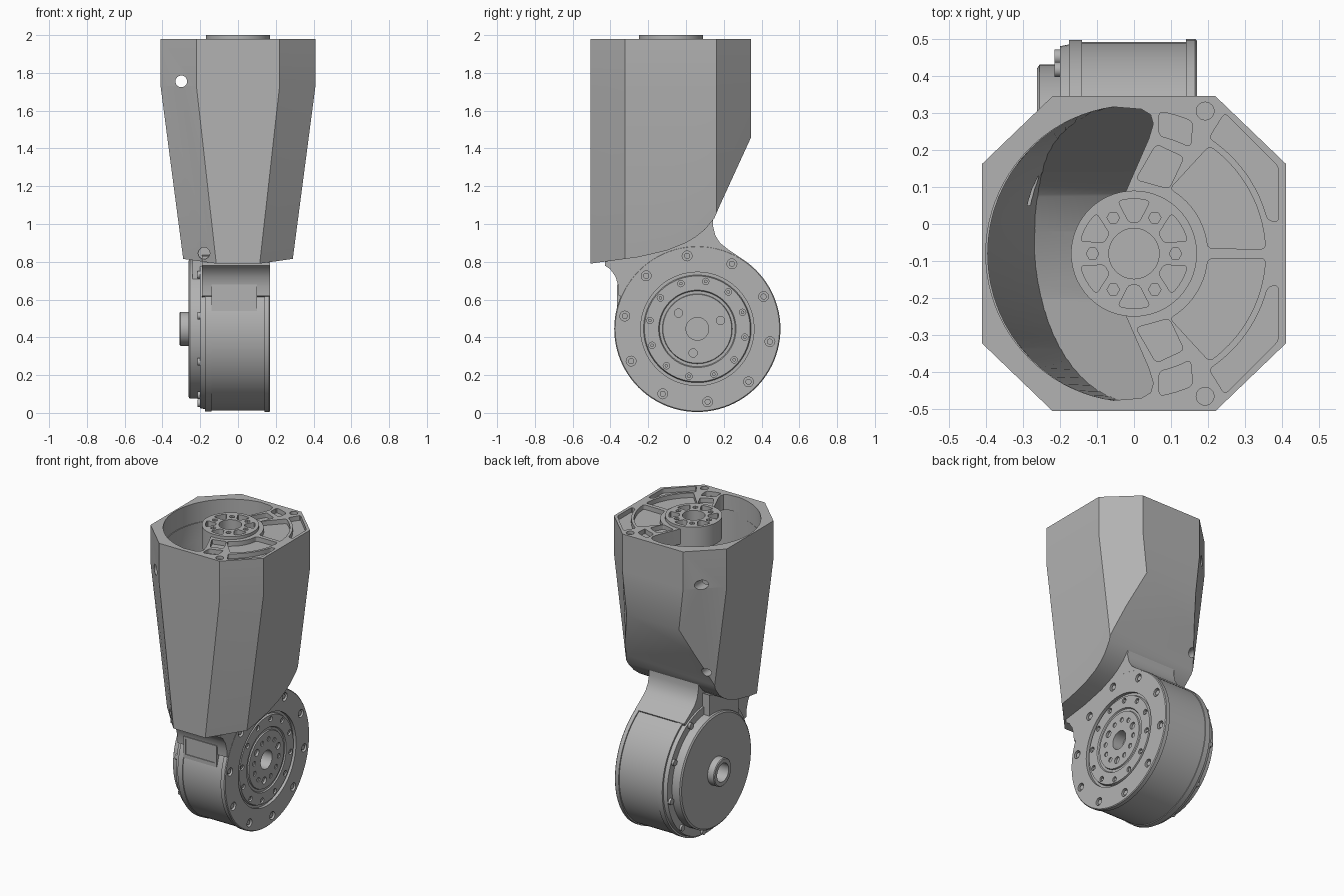
import bpy
import bmesh
from math import sin, cos, radians

cube = bpy.data.objects.get("Cube")
if cube:
    bpy.data.objects.remove(cube, do_unlink=True)

grey = bpy.data.materials.new("satin_grey")
grey.use_nodes = True
COLOUR = (0.45, 0.45, 0.45, 1)
grey.diffuse_color = COLOUR
grey.node_tree.nodes["Principled BSDF"].inputs["Base Color"].default_value = COLOUR

TOP = 1.98            # top face of the housing
CY = -0.08            # housing axis in y
MOTOR = (0.06, 0.445)  # motor axis in y, z


def place(axis, u, v, t):
    return {"x": (t, u, v), "y": (u, t, v), "z": (u, v, t)}[axis]


def arc(r, a, b, n, c=(0, 0)):
    return [(c[0] + r * cos(radians(a + (b - a) * i / n)),
             c[1] + r * sin(radians(a + (b - a) * i / n))) for i in range(n + 1)]


def ring(axis, c, r, t, n=32):
    return [place(axis, u, v, t) for u, v in arc(r, 0, 360, n, c)[:-1]]


def prism(axis, pts, a, b):
    return [[place(axis, u, v, t) for u, v in pts] for t in (a, b)]


def rod(axis, c, r, a, b, n=24):
    return [ring(axis, c, r, a, n), ring(axis, c, r, b, n)]


def lathe(profile, n=96):
    return [ring("x", MOTOR, r, x, n) for x, r in profile]


def bolt_circle(axis, c, radius, count, start, r, a, b, n=16):
    spots = arc(radius, start, start + 360, count, c)[:-1]
    return [rod(axis, s, r, a, b, n) for s in spots]


def build(name, lofts, rounding=0):
    """Skin each list of rings into a closed solid; optionally round the corners."""
    bm = bmesh.new()
    for rings in lofts:
        loops = [[bm.verts.new(p) for p in rg] for rg in rings]
        n = len(loops[0])
        for lo, hi in zip(loops, loops[1:]):
            for i in range(n):
                j = (i + 1) % n
                bm.faces.new((lo[i], lo[j], hi[j], hi[i]))
        bm.faces.new(loops[0][::-1])
        bm.faces.new(loops[-1])
    bmesh.ops.recalc_face_normals(bm, faces=bm.faces)
    if rounding:
        corners = [e for e in bm.edges if abs(e.verts[0].co.z - e.verts[1].co.z) > 1e-4
                   and e.calc_face_angle(0) > radians(30)]
        bmesh.ops.bevel(bm, geom=corners, offset=rounding, segments=3,
                        profile=0.5, affect="EDGES", clamp_overlap=True)
    me = bpy.data.meshes.new(name)
    bm.to_mesh(me)
    bm.free()
    ob = bpy.data.objects.new(name, me)
    bpy.context.scene.collection.objects.link(ob)
    return ob


def combine(ob, other, operation="DIFFERENCE"):
    mod = ob.modifiers.new("cut", "BOOLEAN")
    mod.operation, mod.object, mod.solver = operation, other, "EXACT"
    bpy.context.view_layer.update()
    dg = bpy.context.evaluated_depsgraph_get()
    me = bpy.data.meshes.new_from_object(ob.evaluated_get(dg))
    ob.modifiers.clear()
    ob.data = me
    bpy.data.objects.remove(other, do_unlink=True)


def finish(ob):
    ob.data.materials.clear()
    ob.data.materials.append(grey)
    bpy.ops.object.select_all(action="DESELECT")
    ob.select_set(True)
    bpy.context.view_layer.objects.active = ob
    bpy.ops.object.shade_smooth_by_angle(angle=radians(25))


def octagon(z, wide, narrow):
    half = [(narrow, 0.425), (wide, 0.2425), (wide, -0.2425), (narrow, -0.425)]
    return [(x, y + CY, z) for x, y in half + [(-x, y) for x, y in half[::-1]]]


# Tapered eight-sided housing, trimmed below by a curved side profile
housing = build("housing", [[octagon(0.7, 0.275, 0.105), octagon(1.73, 0.41, 0.22),
                             octagon(TOP, 0.41, 0.22)]])
outline = [(-0.7, 2.2), (0.5, 2.2), (0.5, 1.8), (0.345, 1.46), (0.18, 1.1), (0.15, 1.03),
           (0.1, 0.97), (0.05, 0.93), (0, 0.9), (-0.1, 0.86), (-0.25, 0.825),
           (-0.51, 0.79), (-0.7, 0.765)]
combine(housing, build("trim", [prism("x", outline, -1, 1)]), "INTERSECT")

# Hollow inside with the same taper
cavity = build("cavity", [[[(rx * u, 0.4 * v + CY, z) for u, v in arc(1, 0, 360, 64)[:-1]]
                           for z, rx in ((0.75, 0.235), (1.73, 0.395), (1.88, 0.395))]])
inner = [(-0.6, 2.2), (0.5, 2.2), (0.5, 1.84), (0.325, 1.5), (0.14, 1.12),
         (0.08, 1.04), (-0.02, 0.97), (-0.2, 0.92), (-0.6, 0.87)]
combine(cavity, build("cavity_trim", [prism("x", inner, -1, 1)]), "INTERSECT")
combine(housing, cavity)

# Open crescent in the top, leaving spokes and the hub seat
corner = [(0.02, 0.39), (0.045, 0.375), (0.052, 0.35), (0.04, 0.31)]
crescent = (arc(0.4, 98, 262, 40) + [(x, -y) for x, y in corner]
            + arc(0.15, 258, 102, 24) + corner[::-1])
combine(housing, build("opening", [prism("z", [(x, y + CY) for x, y in crescent], 1.85, 2.1)]))

# Lightening pockets in the top, mirrored front to back
sector = arc(0.355, 2, 55, 14) + arc(0.2, 61, 4, 10)
side = arc(0.372, 57, 14, 12) + [(0.39, 0.085), (0.39, 0.235), (0.245, 0.38)]
spoke = [(0.005, 0.2), (0.06, 0.295), (0.135, 0.26), (0.095, 0.175)]
rim = arc(0.39, 66, 80, 4) + arc(0.325, 78, 62, 4)
pockets = [prism("z", [(x, s * y + CY) for x, y in shape], TOP - 0.03, 2.1)
           for shape in (sector, side, spoke, rim) for s in (1, -1)]
combine(housing, build("pockets", pockets, 0.012))
screws = [rod("z", (0.192, CY + s * 0.385), 0.024, TOP - 0.02, 2.1) for s in (1, -1)]
combine(housing, build("seat_holes", screws + [rod("z", (0, CY), 0.16, 1.92, 2.1, 64)]))

# Access holes in the right-hand chamfers
combine(housing, build("side_holes", [
    rod("y", (-0.3, 1.755), 0.031, -0.7, 0.7), rod("y", (-0.18, 0.845), 0.031, -0.7, -0.4),
    rod("y", (-0.285, 1.15), 0.028, 0.05, 0.6)]))
finish(housing)

# Round output hub on top
hub = build("top_hub", [rod("z", (0, CY), 0.17, 1.86, 2.0, 72)])
kidneys = [prism("z", arc(0.148, a - 17, a + 17, 6, (0, CY))
                 + arc(0.085, a + 9, a - 9, 3, (0, CY)), 1.965, 2.1) for a in range(30, 390, 60)]
combine(hub, build("hub_pockets", kidneys, 0.01))
combine(hub, build("hub_holes", [rod("z", (0, CY), 0.068, 1.9, 2.1, 48)]
                   + bolt_circle("z", (0, CY), 0.112, 6, 0, 0.017, 1.95, 2.1, 6)))
finish(hub)

# Motor drum with flanges and stepped output face
motor = build("motor", [lathe([
    (-0.2, 0.42), (-0.175, 0.425), (-0.175, 0.437), (-0.14, 0.437), (-0.14, 0.432),
    (0.14, 0.432), (0.14, 0.44), (0.165, 0.44), (0.17, 0.435), (0.17, 0.3), (0.15, 0.3),
    (0.15, 0.285), (0.165, 0.28), (0.165, 0.205), (0.157, 0.2), (0.157, 0.185),
    (0.165, 0.182), (0.165, 0.06), (0.09, 0.06)])])

# Neck flaring from the motor into the housing
neck = ([(-0.356, 0.62), (-0.358, 0.67), (-0.373, 0.72), (-0.4, 0.76), (-0.43, 0.78),
         (-0.43, 0.83), (-0.25, 0.86), (-0.1, 0.895), (0, 0.94), (0.09, 1.0), (0.145, 1.05),
         (0.143, 0.99), (0.155, 0.94), (0.18, 0.9), (0.22, 0.868), (0.29, 0.82)]
        + arc(0.35, 57, 155, 16, MOTOR))
combine(motor, build("neck", [prism("x", neck, -0.19, 0.169)]), "UNION")

# Bolt holes in the output face
holes = (bolt_circle("x", MOTOR, 0.39, 10, 26, 0.026, 0.15, 0.3, 20)
         + bolt_circle("x", MOTOR, 0.255, 12, 20, 0.017, 0.145, 0.3)
         + bolt_circle("x", MOTOR, 0.13, 3, 20, 0.022, 0.15, 0.3)
         + bolt_circle("x", MOTOR, 0.13, 3, 50, 0.015, 0.158, 0.3)
         + bolt_circle("x", MOTOR, 0.13, 3, 80, 0.015, 0.158, 0.3)
         + bolt_circle("x", MOTOR, 0.13, 3, 110, 0.015, 0.158, 0.3))
combine(motor, build("bolt_holes", holes))
finish(motor)

# Bolt heads seated in the holes
finish(build("bolt_heads", bolt_circle("x", MOTOR, 0.39, 10, 26, 0.016, 0.14, 0.163)
             + bolt_circle("x", MOTOR, 0.255, 12, 20, 0.009, 0.14, 0.16)))

# Rear cover with a tubular boss, and screws round its edge
finish(build("rear_cover", [lathe([
    (-0.19, 0.37), (-0.255, 0.37), (-0.262, 0.36), (-0.262, 0.09), (-0.305, 0.09),
    (-0.31, 0.085), (-0.31, 0.06), (-0.23, 0.06)])]))
finish(build("rear_screws", bolt_circle("x", MOTOR, 0.397, 10, 26, 0.02, -0.215, -0.18)))

# Rear bracket strip and front connector block
finish(build("rear_bracket", [prism("x", [(-0.2, 0.65), (0.1, 0.65), (0.1, 0.95),
                                          (-0.2, 0.86)], -0.24, -0.18)]))
frame = [(-0.14, 0.54), (0.1, 0.54), (0.1, 0.68), (-0.14, 0.68)]
connector = build("connector", [prism("y", frame, -0.366, -0.25)])
inset = [(-0.125, 0.565), (0.085, 0.565), (0.085, 0.665), (-0.125, 0.665)]
combine(connector, build("connector_inset", [prism("y", inset, -0.5, -0.361)]))
finish(connector)
